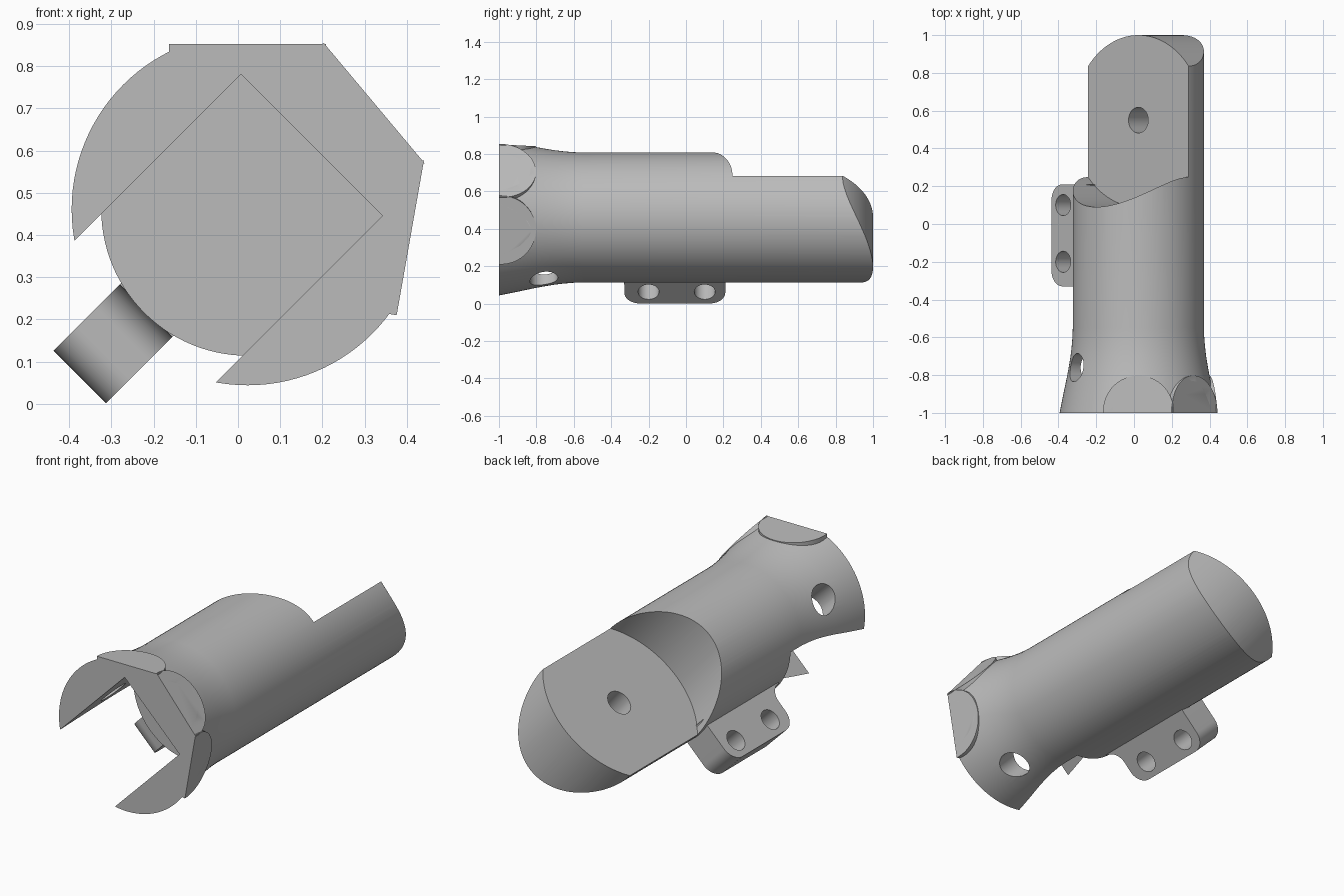
import bpy, bmesh
from math import sin, cos, pi, radians
from mathutils import Matrix, Vector

if "Cube" in bpy.data.objects:
    bpy.data.objects.remove(bpy.data.objects["Cube"])

CENTRE = Vector((0.023, 0, 0.461))   # axis of the tube, which runs along y
RADIUS = 0.347

grey = bpy.data.materials.new("plain grey")
grey.use_nodes = True
grey.diffuse_color = (0.5, 0.5, 0.5, 1)
grey.node_tree.nodes["Principled BSDF"].inputs["Base Color"].default_value = (0.5, 0.5, 0.5, 1)


def frame(normal_angle):
    """Local axes: x around the tube, y along it, z outward at the given angle."""
    b = radians(normal_angle - 90)
    m = Matrix(((cos(b), 0, -sin(b)), (0, 1, 0), (sin(b), 0, cos(b)))).to_4x4()
    return Matrix.Translation(CENTRE) @ m


def finish(name, bm):
    bmesh.ops.recalc_face_normals(bm, faces=bm.faces)
    mesh = bpy.data.meshes.new(name)
    bm.to_mesh(mesh)
    bm.free()
    mesh.materials.append(grey)
    obj = bpy.data.objects.new(name, mesh)
    bpy.context.collection.objects.link(obj)
    return obj


def prism(name, outline, low, high, matrix):
    bm = bmesh.new()
    face = bm.faces.new([bm.verts.new((x, y, low)) for x, y in outline])
    top = bmesh.ops.extrude_face_region(bm, geom=[face])["geom"]
    verts = [g for g in top if isinstance(g, bmesh.types.BMVert)]
    bmesh.ops.translate(bm, verts=verts, vec=(0, 0, high - low))
    bm.transform(matrix)
    return finish(name, bm)


def arc(x, y, r, start, end, steps):
    angles = [radians(start + (end - start) * i / steps) for i in range(steps + 1)]
    return [(x + r * cos(a), y + r * sin(a)) for a in angles]


def circle(x, y, r):
    return arc(x, y, r, 0, 360, 40)[:-1]


def rectangle(x0, x1, y0, y1):
    return [(x0, y0), (x1, y0), (x1, y1), (x0, y1)]


def combine(target, tool, operation):
    mod = target.modifiers.new(operation, "BOOLEAN")
    mod.operation, mod.solver, mod.object = operation, "EXACT", tool
    tool.hide_render = True
    bpy.context.view_layer.objects.active = target
    bpy.ops.object.modifier_apply(modifier=mod.name)
    bpy.data.objects.remove(tool)


def smooth(obj):
    bpy.ops.object.select_all(action="DESELECT")
    obj.select_set(True)
    bpy.context.view_layer.objects.active = obj
    bpy.ops.object.shade_smooth_by_angle(angle=radians(25))


# Flared tube, turned around y
profile = [(-1.03, 0.424), (-1, 0.417), (-0.9, 0.397), (-0.8, 0.376), (-0.75, 0.367),
           (-0.7, 0.359), (-0.65, 0.353), (-0.6, 0.349), (-0.55, RADIUS), (1.05, RADIUS)]
SEGMENTS = 112
bm = bmesh.new()
rings = [[bm.verts.new(CENTRE + Vector((r * cos(2 * pi * i / SEGMENTS), y, r * sin(2 * pi * i / SEGMENTS))))
          for i in range(SEGMENTS)] for y, r in profile]
for a, b in zip(rings, rings[1:]):
    for i in range(SEGMENTS):
        j = (i + 1) % SEGMENTS
        bm.faces.new((a[i], a[j], b[j], b[i]))
bm.faces.new(rings[0])
bm.faces.new(rings[-1])
tube = finish("tube_body", bm)

# Three flat pads around the flared mouth, first trimming the flare
pad_frames = [frame(a) @ Matrix.Translation((0, -1, 0.391)) @ Matrix.Rotation(radians(-3), 4, "X")
              for a in (90, 40, -10)]
for m in pad_frames:
    combine(tube, prism("flare_trim", rectangle(-0.4, 0.4, -0.1, 0.25), 0, 0.3, m), "DIFFERENCE")
for m in pad_frames:
    outline = [(-0.186, -0.06), (0.186, -0.06)] + arc(0, 0.012, 0.186, 0, 180, 32)
    combine(tube, prism("pad", outline, -0.12, 0, m), "UNION")

# Square mouth and back end rounded about the hinge pin
hinge = frame(130)
HINGE_Y = 0.55
outline = [(-0.6, HINGE_Y), (-0.6, -1), (0.6, -1), (0.6, HINGE_Y)] + arc(0, HINGE_Y, 0.45, 0, 180, 64)
combine(tube, prism("end_rounding", outline, -0.8, 0.8, hinge), "INTERSECT")

# Half of the back removed, leaving a tongue and a hollow shoulder
outline = arc(0, HINGE_Y, 0.46, 180, 360, 64) + [(0.46, 1.3), (-0.46, 1.3)]
combine(tube, prism("tongue_cut", outline, 0, 0.8, hinge), "DIFFERENCE")
combine(tube, prism("hinge_hole", circle(0, HINGE_Y, 0.068), -0.25, 0.2, hinge), "DIFFERENCE")

# Square slot in the mouth, open to the lower side, with a cross pin hole
combine(tube, prism("slot", rectangle(-0.237, 0.237, -1.2, -0.45), -0.215, 0.8, frame(225)), "DIFFERENCE")
cross = frame(135)
combine(tube, prism("cross_hole", circle(-0.12, -0.76, 0.075), -0.6, 0.6, cross), "DIFFERENCE")
smooth(tube)

# Lug with two holes and one blended root
outline = ([(-0.3, 0.21)] + arc(-0.48, 0.128, 0.082, 90, 180, 12)
           + arc(-0.48, -0.248, 0.082, 180, 270, 12)
           + arc(-0.42, -0.41, 0.08, 90, 0, 10) + [(-0.3, -0.41)])
lug = prism("mounting_lug", outline, -0.088, 0.088, cross)
for y in (0.1, -0.2):
    combine(lug, prism("lug_hole", circle(-0.475, y, 0.056), -0.3, 0.3, cross), "DIFFERENCE")
smooth(lug)
